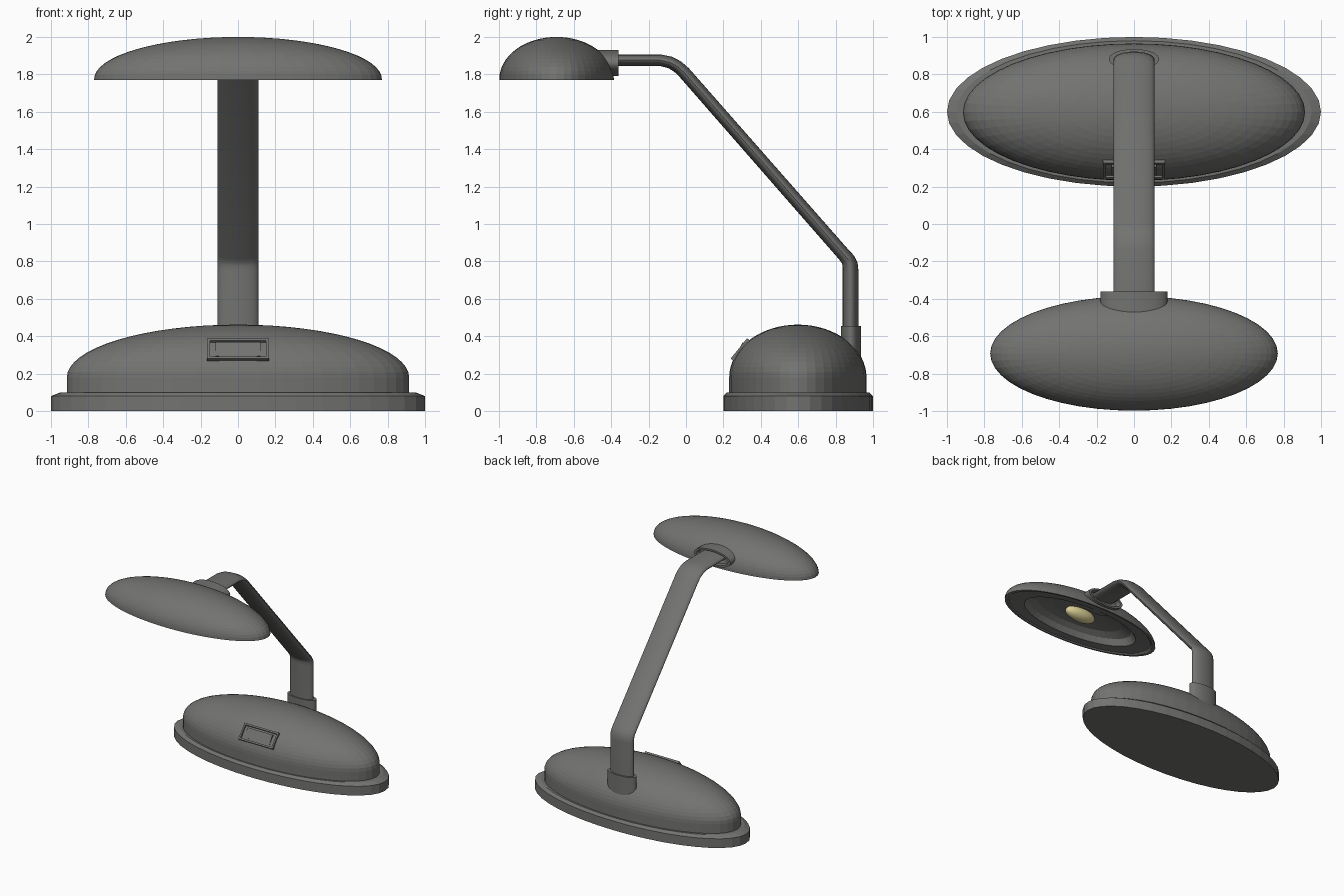
import bpy, bmesh, math
from mathutils import Vector, Matrix

if "Cube" in bpy.data.objects:
    bpy.data.objects.remove(bpy.data.objects["Cube"])

DARK = bpy.data.materials.new("dark_grey")
DARK.diffuse_color = (.17, .17, .165, 1)
DARK.use_nodes = True
DARK.node_tree.nodes["Principled BSDF"].inputs["Base Color"].default_value = DARK.diffuse_color
GLOW = bpy.data.materials.new("warm_yellow")
GLOW.diffuse_color = (.7, .63, .3, 1)
GLOW.use_nodes = True
GLOW.node_tree.nodes["Principled BSDF"].inputs["Base Color"].default_value = GLOW.diffuse_color


def finish(bm, name, angle=35, mat=DARK):
    bmesh.ops.recalc_face_normals(bm, faces=bm.faces)
    me = bpy.data.meshes.new(name)
    bm.to_mesh(me)
    bm.free()
    me.materials.append(mat)
    ob = bpy.data.objects.new(name, me)
    bpy.context.collection.objects.link(ob)
    bpy.ops.object.select_all(action='DESELECT')
    ob.select_set(True)
    bpy.context.view_layer.objects.active = ob
    if angle:  # zero keeps flat facets
        bpy.ops.object.shade_smooth_by_angle(angle=math.radians(angle))
    else:
        bpy.ops.object.shade_flat()
    return ob


def skin(bm, rings):
    """Bridge equal-length vertex rings and cap both ends."""
    n = len(rings[0])
    for a, b in zip(rings, rings[1:]):
        for i in range(n):
            j = (i + 1) % n
            bm.faces.new((a[i], a[j], b[j], b[i]))
    bm.faces.new(rings[0])
    bm.faces.new(rings[-1])


def oval_lathe(name, profile, cy, n=48, axis='Z', cz=0.0, **kw):
    """Profile rows are (x radius, other radius, position along axis)."""
    bm = bmesh.new()
    rings = []
    for rx, ry, t in profile:
        ring = []
        for i in range(n):
            a = 2 * math.pi * i / n
            u, v = rx * math.cos(a), ry * math.sin(a)
            ring.append(bm.verts.new((u, cy + v, t) if axis == 'Z' else (u, t, cz + v)))
        rings.append(ring)
    skin(bm, rings)
    return finish(bm, name, **kw)


def arc(rx, ry, z0, h, steps=16):
    """Quarter-ellipse dome profile from the rim up to the crown."""
    out = []
    for i in range(steps + 1):
        a = min(math.pi / 2 * i / steps, math.pi / 2 - 0.01)
        out.append((rx * math.cos(a), ry * math.cos(a), z0 + h * math.sin(a)))
    return out


def oval_sweep(name, path, n=24):
    """Flat oval tube following (y, z, half thickness) points."""
    bm = bmesh.new()
    pts = [Vector((0, y, z)) for y, z, _ in path]
    rings = []
    for k, p in enumerate(pts):
        d = (pts[min(k + 1, len(pts) - 1)] - pts[max(k - 1, 0)]).normalized()
        nrm = Vector((0, -d.z, d.y))
        rings.append([bm.verts.new(p + Vector((0.11 * math.cos(2 * math.pi * i / n), 0, 0))
                                   + nrm * path[k][2] * math.sin(2 * math.pi * i / n))
                      for i in range(n)])
    skin(bm, rings)
    return finish(bm, name, 40)


# Base: faceted stepped plinth with dome on top
oval_lathe("base_plinth", [(1, .4, 0), (1, .4, .08), (.95, .38, .1)], .6, n=40, angle=0)
oval_lathe("base_dome", [(.915, .367, .09)] + arc(.915, .367, .18, .282), .598, angle=0)

# Power switch: bezel with inset rocker, tilted onto the dome front
bm = bmesh.new()
bmesh.ops.create_cube(bm, size=1, matrix=Matrix.Diagonal((.33, .14, .05, 1)))
top = max(bm.faces, key=lambda f: f.calc_center_median().z)
bmesh.ops.inset_region(bm, faces=[top], thickness=.02)
bmesh.ops.inset_region(bm, faces=[top], thickness=.003)
bmesh.ops.translate(bm, verts=top.verts, vec=(0, 0, -.015))
tilt = Matrix.Translation((0, .302, .319)) @ Matrix.Rotation(math.radians(51), 4, 'X')
bm.transform(tilt)
finish(bm, "switch_bezel", 20)
bm = bmesh.new()
bmesh.ops.create_cube(bm, size=1, matrix=Matrix.Diagonal((.24, .085, .03, 1)))
bm.transform(tilt @ Matrix.Translation((0, 0, .008)) @ Matrix.Rotation(math.radians(9), 4, 'X'))
finish(bm, "switch_rocker", 20)

# Arm: socket in the base, flat oval tube and collar at the shade
oval_lathe("arm_socket", [(.135, .053, .2), (.135, .053, .455)], .882, n=32)
oval_sweep("arm", [(.88, .3, .042), (.88, .75, .042), (.877, .785, .041), (.865, .812, .038),
                   (.845, .835, .036), (-.01, 1.81, .034), (-.045, 1.842, .033),
                   (-.085, 1.864, .032), (-.14, 1.876, .031), (-.5, 1.876, .031)])
oval_lathe("shade_collar", [(.178, .07, -.52), (.178, .07, -.36), (.155, .055, -.36),
                            (.145, .05, -.40)], 0, n=32, axis='Y', cz=1.86)

# Shade: outer dome, flat rim, recessed reflector bowl
cy, rx, ry = -.692, .769, .306
under = [(f * rx, f * ry, z) for f, z in
         [(.02, 1.88), (.35, 1.878), (.55, 1.865), (.68, 1.835), (.74, 1.785), (.94, 1.78),
          (.96, 1.77), (1, 1.77)]]
oval_lathe("shade", under + arc(rx, ry, 1.775, .225), cy, angle=0)

# Bulb
bm = bmesh.new()
bmesh.ops.create_uvsphere(bm, u_segments=24, v_segments=12, radius=1)
bm.transform(Matrix.Translation((0, cy, 1.85)) @ Matrix.Diagonal((.15, .065, .06, 1)))
finish(bm, "bulb", 60, GLOW)
